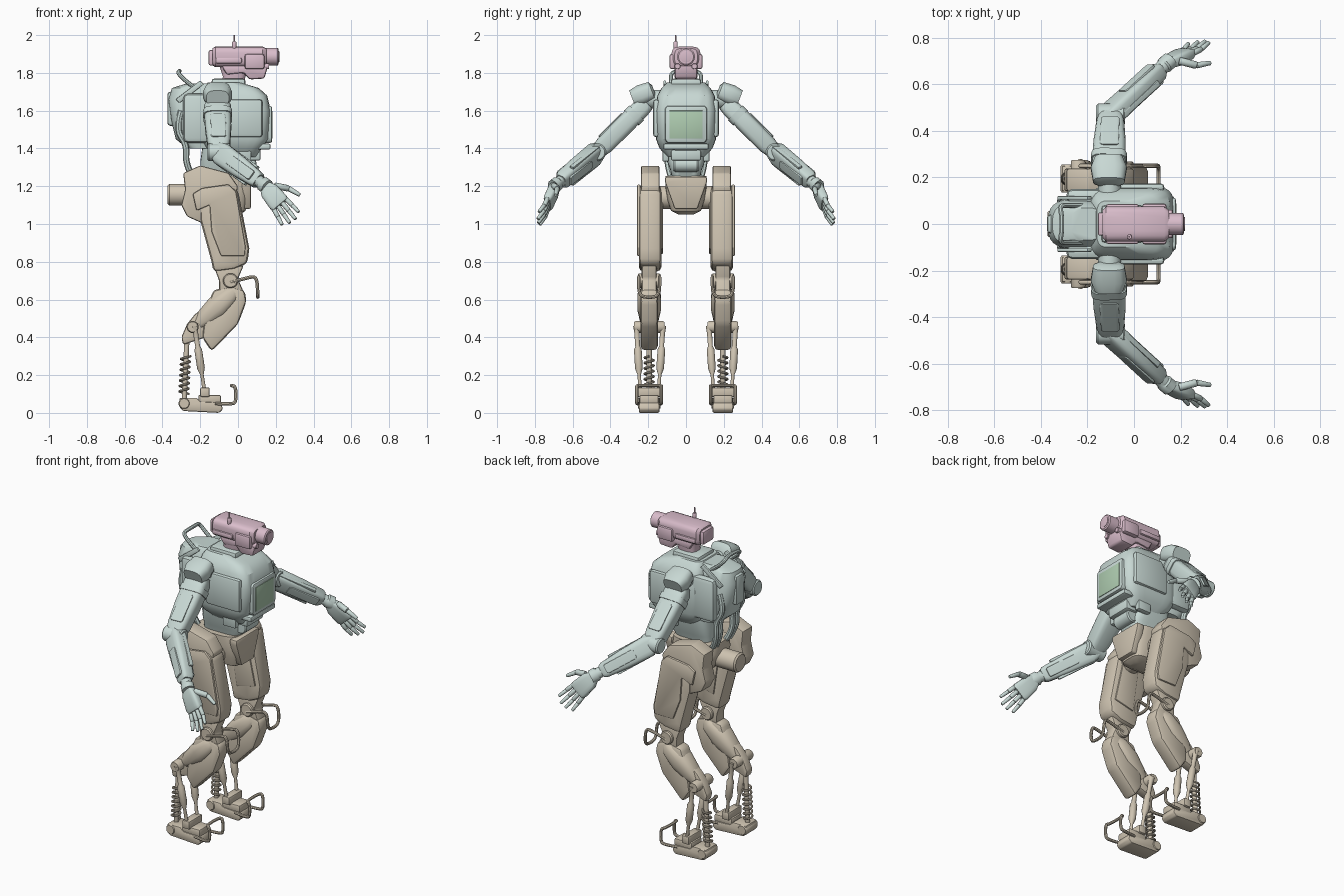
import bpy, bmesh, math
from mathutils import Vector as V

old = bpy.data.objects.get("Cube")
if old:
    bpy.data.objects.remove(old, do_unlink=True)

def material(name, rgb):
    m = bpy.data.materials.new(name)
    m.use_nodes = True
    m.diffuse_color = (*rgb, 1)
    m.node_tree.nodes["Principled BSDF"].inputs["Base Color"].default_value = (*rgb, 1)
    return m

TEAL = material("pale_teal", (.58, .69, .66))
PINK = material("dusty_pink", (.70, .51, .60))
TAN = material("warm_tan", (.62, .55, .44))
GREEN = material("screen_green", (.43, .61, .44))
made = []

def add(name, me, mat, mir):
    me.materials.clear()
    me.materials.append(mat)
    ob = bpy.data.objects.new(name, me)
    bpy.context.collection.objects.link(ob)
    if mir:
        mod = ob.modifiers.new("Mirror", 'MIRROR')
        mod.use_axis = (False, True, False)
    made.append(ob)
    return ob

def finish(name, bm, mat, mir, bevel=0):
    bmesh.ops.recalc_face_normals(bm, faces=bm.faces)
    if bevel:
        sharp = [e for e in bm.edges if e.calc_face_angle(0) > .35]
        bmesh.ops.bevel(bm, geom=sharp, offset=bevel, segments=2, profile=.5,
                        affect='EDGES', clamp_overlap=True)
    me = bpy.data.meshes.new(name)
    bm.to_mesh(me)
    bm.free()
    return add(name, me, mat, mir)

def loft(name, rows, u, v, mat, mir=False, e=2, n=20, bevel=0):
    """Skin superellipse rings; each row is (centre, half_u, half_v)."""
    bm, rings = bmesh.new(), []
    u, v = V(u), V(v)
    sp = lambda t: math.copysign(abs(t) ** (2 / e), t)
    for c, a, b in rows:
        ts = [2 * math.pi * (i + .5) / n for i in range(n)]
        rings.append([bm.verts.new(V(c) + u * a * sp(math.cos(t)) + v * b * sp(math.sin(t))) for t in ts])
    for r, s in zip(rings, rings[1:]):
        for i in range(n):
            j = (i + 1) % n
            bm.faces.new((r[i], r[j], s[j], s[i]))
    bm.faces.new(rings[0])
    bm.faces.new(rings[-1])
    return finish(name, bm, mat, mir, bevel)

def limb(name, p, q, rows, mat, mir=True, e=2, hint=(1, 0, 0), n=16):
    """Loft from p to q; rows are (fraction, half_u, half_v), u lies near hint."""
    p, q = V(p), V(q)
    d = (q - p).normalized()
    u = V(hint) - d * V(hint).dot(d)
    u = u.normalized() if u.length > .01 else d.orthogonal().normalized()
    return loft(name, [(p.lerp(q, t), a, b) for t, a, b in rows], u, d.cross(u), mat, mir, e, n)

def rod(name, p, q, r, mat, mir=True, r2=None, n=16):
    r2 = r if r2 is None else r2
    return limb(name, p, q, [(0, r * .85, r * .85), (.06, r, r), (.94, r2, r2), (1, r2 * .85, r2 * .85)], mat, mir, n=n)

def tower(name, rows, mat, e=5, mir=False, n=28):
    """Stacked rings; rows are (z, x0, x1, half_y)."""
    return loft(name, [(((a + b) / 2, 0, z), (b - a) / 2, h) for z, a, b, h in rows], (1, 0, 0), (0, 1, 0), mat, mir, e, n)

def prism(name, pts, lo, hi, mat, mir=True, bevel=.012, axis='y'):
    """Extrude a side (xz) or front (yz) profile."""
    bm = bmesh.new()
    put = (lambda a, b, c: (a, c, b)) if axis == 'y' else (lambda a, b, c: (c, a, b))
    r, s = [[bm.verts.new(put(a, b, c)) for a, b in pts] for c in (lo, hi)]
    bm.faces.new(r)
    bm.faces.new(s)
    for i in range(len(pts)):
        j = (i + 1) % len(pts)
        bm.faces.new((r[i], r[j], s[j], s[i]))
    return finish(name, bm, mat, mir, bevel)

def box(name, x, y, z, mat, mir=False, bevel=.008):
    return prism(name, [(x[0], z[0]), (x[1], z[0]), (x[1], z[1]), (x[0], z[1])], *y, mat, mir, bevel)

def tube(name, pts, r, mat, mir=True):
    cu = bpy.data.curves.new(name, 'CURVE')
    cu.dimensions, cu.bevel_depth, cu.bevel_resolution, cu.resolution_u = '3D', r, 2, 4
    sp = cu.splines.new('NURBS')
    sp.points.add(len(pts) - 1)
    for k, p in zip(sp.points, pts):
        k.co = (*p, 1)
    sp.order_u, sp.use_endpoint_u = 3, True
    tmp = bpy.data.objects.new(name + "_path", cu)
    me = bpy.data.meshes.new_from_object(tmp)
    bpy.data.objects.remove(tmp)
    return add(name, me, mat, mir)

# Head: camera-like body, lens, side pods, jaw, neck and antenna
X, Y, Z = (1, 0, 0), (0, 1, 0), (0, 0, 1)
loft("head_body", [((x, 0, 1.885), a, b) for x, a, b in ((-.135, .06, .045), (-.12, .076, .055), (.13, .076, .055), (.15, .06, .045))], Y, Z, PINK, e=4)
box("head_rear_cap", (-.155, -.09), (-.05, .05), (1.84, 1.92), PINK)
box("head_side_pod", (.035, .14), (.05, .088), (1.82, 1.9), PINK, True, .012)
box("head_side_rail", (-.12, .02), (.06, .085), (1.85, 1.88), PINK, True)
rod("lens_barrel", (.13, 0, 1.886), (.215, 0, 1.886), .047, PINK, False, n=24)
rod("lens_glass", (.2, 0, 1.886), (.219, 0, 1.886), .03, PINK, False, n=24)
rod("small_lens", (.13, .045, 1.835), (.165, .045, 1.835), .016, PINK)
prism("jaw", [(-.09, 1.84), (.16, 1.84), (.14, 1.77), (.06, 1.765), (.03, 1.8), (-.06, 1.79)], -.06, .06, PINK, False)
tower("neck", [(1.69, -.09, .02, .045), (1.74, -.09, .03, .042), (1.78, -.08, .04, .05), (1.84, -.1, .06, .055)], PINK, 3)
rod("antenna_base", (-.02, -.055, 1.92), (-.02, -.055, 1.965), .011, PINK, False)
rod("antenna", (-.02, -.055, 1.94), (-.02, -.055, 2), .004, PINK, False, n=8)

# Torso: chest shell, screen, waist
tower("chest", [(1.355, -.12, .1, .1), (1.4, -.17, .125, .14), (1.45, -.2, .165, .16), (1.6, -.2, .174, .165),
                (1.68, -.19, .155, .152), (1.72, -.18, .11, .13), (1.75, -.16, .01, .1)], TEAL)
box("chest_side_panel", (-.1, .13), (.14, .174), (1.46, 1.66), TEAL, True, .015)
box("collar", (-.14, .04), (-.08, .08), (1.72, 1.77), TEAL, False, .015)
prism("screen_frame", [(-.1, 1.43), (.1, 1.43), (.112, 1.45), (.112, 1.61), (.1, 1.625), (-.1, 1.625), (-.112, 1.61), (-.112, 1.45)], .11, .18, TEAL, False, .008, 'x')
box("screen", (.175, .183), (-.088, .088), (1.452, 1.6), GREEN, bevel=.003)
box("screen_lip", (.1, .172), (-.12, .12), (1.395, 1.425), TEAL)
box("belly_mount", (.02, .12), (-.08, .08), (1.335, 1.4), TEAL, False, .012)
rod("belly_roller", (.06, -.065, 1.315), (.06, .065, 1.315), .04, TEAL, False)
tower("waist", [(1.23, -.2, .03, .07), (1.29, -.2, .06, .085), (1.33, -.2, .05, .1), (1.4, -.19, .05, .11)], TEAL, 4)
box("waist_side_clip", (-.02, .07), (.09, .125), (1.33, 1.43), TEAL, True)

# Backpack with handle and hoses
tower("backpack", [(1.4, -.27, -.12, .1), (1.45, -.33, -.12, .11), (1.55, -.355, -.12, .115), (1.66, -.37, -.12, .105),
                   (1.72, -.35, -.12, .09), (1.745, -.27, -.14, .07)], TEAL, 3)
box("backpack_side", (-.29, -.12), (.09, .15), (1.43, 1.69), TEAL, True, .025)
box("backpack_spine", (-.374, -.3), (-.04, .04), (1.52, 1.7), TEAL, False, .015)
tube("backpack_handle", [(-.2, .08, 1.7), (-.27, .08, 1.75), (-.32, .08, 1.8), (-.31, .04, 1.81), (-.31, 0, 1.81)], .011, TEAL)
prism("backpack_strut", [(-.33, 1.66), (-.31, 1.64), (-.18, 1.74), (-.2, 1.76)], .105, .12, TEAL, bevel=.004)
for i, y in enumerate((.06, .1)):
    tube(f"hose_{i + 1}", [(-.3, y, 1.6), (-.33, y, 1.5), (-.27, y, 1.42), (-.28, y, 1.32), (-.24, y * .8, 1.25)], .017, TEAL)

# Arms
S, E, W = V((-.11, .21, 1.64)), V((-.1, .47, 1.38)), V((.135, .685, 1.21))
rod("shoulder_axle", (-.105, .12, 1.66), (-.105, .24, 1.66), .05, TEAL)
limb("shoulder_cap", (-.108, .17, 1.71), (-.108, .285, 1.665),
     [(0, .05, .025), (.1, .068, .05), (.6, .078, .055), (1, .06, .045)], TEAL, e=3)
limb("upper_arm", S, E, [(0, .055, .045), (.1, .072, .05), (.5, .07, .052), (.85, .06, .05), (1, .045, .04)], TEAL, e=4)
limb("upper_arm_band", S, E, [(.2, .077, .056), (.3, .077, .056)], TEAL, e=4)
rod("elbow", E - V((.062, 0, 0)), E + V((.062, 0, 0)), .047, TEAL)
up = (.45, 0, .6)
limb("forearm", E, W, [(-.05, .045, .035), (.08, .062, .044), (.5, .056, .042), (.85, .045, .038), (.9, .035, .03)], TEAL, e=4, hint=up)
limb("wrist", E, W, [(.86, .03, .03), (.96, .032, .032), (.98, .04, .036), (1.08, .04, .036)], TEAL, hint=up)

# Raised rails and plates along the arms
def plate(name, p, q, off, hw, th, hint):
    off = V(off)
    limb(name, p + off, q + off, [(0, hw * .8, th), (.05, hw, th), (.95, hw, th), (1, hw * .8, th)], TEAL, e=8, hint=hint)

out = V((0, .7, .7))
plate("upper_arm_plate", S.lerp(E, .36), S.lerp(E, .82), out * .049, .04, .008, X)
fu = (V(up) - (W - E).normalized() * V(up).dot((W - E).normalized())).normalized()
fn = (W - E).normalized().cross(fu)
for i, s in enumerate((-1, 1)):
    plate(f"forearm_plate_{i + 1}", E.lerp(W, .3), E.lerp(W, .82), fn * s * .04, .028, .008, up)
    plate(f"forearm_rail_{i + 1}", E.lerp(W, .05), E.lerp(W, .7), fu * s * .054 + fn * .018, .008, .012, up)

# Hands: palm, four jointed fingers and a thumb
d = V((.6, .33, -.72)).normalized()
w = V((.62, 0, .6))
w = (w - d * w.dot(d)).normalized()
nrm = d.cross(w)
H = W + d * .02
limb("palm", H, H + d * .13, [(0, .034, .024), (.25, .05, .028), (.85, .056, .026), (1, .05, .018)], TEAL, e=4, hint=w)
for i, length in enumerate((.105, .125, .12, .1)):
    base = H + d * .12 + w * (.042 - .028 * i)
    bend = d * length - nrm * .012 + w * (.012 - .009 * i) + V((0, 0, -.006))
    mid = base + bend * .5 + nrm * .006
    rod(f"finger_{i + 1}_base", base, mid, .0125, TEAL, n=10)
    rod(f"finger_{i + 1}_tip", mid, base + bend, .0115, TEAL, r2=.009, n=10)
thumb = H + d * .025 + w * .04
knuckle = thumb + V((.075, -.02, -.015))
rod("thumb_base", thumb, knuckle, .017, TEAL, n=10)
rod("thumb_tip", knuckle, knuckle + V((.06, .01, -.035)), .014, TEAL, r2=.01, n=10)

# Pelvis
tower("pelvis", [(1.05, -.13, .01, .04), (1.07, -.18, .04, .08), (1.13, -.24, .055, .1), (1.2, -.26, .06, .11), (1.255, -.25, .04, .11)], TAN, 4)
prism("pelvis_front_plate", [(-.11, 1.25), (-.11, 1.22), (-.06, 1.08), (.06, 1.08), (.11, 1.22), (.11, 1.25)], .02, .068, TAN, False, .008, 'x')
rod("hip_axle", (-.08, .05, 1.14), (-.08, .16, 1.14), .062, TAN)
rod("pelvis_rear_motor", (-.22, 0, 1.155), (-.372, 0, 1.155), .058, TAN, False, n=24)

# Hips and thighs
prism("hip_block", [(-.29, 1.27), (-.2, 1.31), (-.05, 1.27), (0, 1.2), (-.02, 1.1), (-.18, 1), (-.27, 1.04), (-.3, 1.1), (-.28, 1.18)], .14, .238, TAN, bevel=.01)
prism("thigh", [(-.2, 1.17), (-.05, 1.21), (0, 1.18), (.06, .87), (.05, .79), (-.02, .76), (-.13, .745), (-.14, .8), (-.2, 1.02)], .13, .25, TAN, bevel=.025)
prism("thigh_outer_plate", [(-.24, 1.16), (-.19, 1.19), (-.05, 1.21), (-.01, 1.17), (.04, .88), (.035, .83), (-.09, .83), (-.14, .96), (-.15, 1.1), (-.22, 1.07)], .24, .259, TAN, bevel=.008)
prism("thigh_inner_plate", [(-.14, 1.12), (-.03, 1.14), (.03, .87), (-.1, .84)], .122, .14, TAN, bevel=.006)

# Knees with guard loops
prism("knee_link", [(-.13, .78), (.03, .78), (0, .71), (.03, .64), (-.1, .62), (-.1, .7)], .155, .235, TAN)
rod("knee_axle", (-.04, .135, .7), (-.04, .255, .7), .04, TAN)
tube("knee_guard", [(-.04, .14, .69), (.06, .14, .72), (.1, .14, .72), (.105, .14, .62), (.105, .195, .61),
                    (.105, .25, .62), (.1, .25, .72), (.06, .25, .72), (-.04, .25, .69)], .009, TAN)

# Shins
prism("shin", [(-.04, .67), (.035, .65), (.045, .59), (0, .47), (-.14, .325), (-.19, .4), (-.17, .55), (-.13, .65)], .148, .242, TAN, bevel=.02)
limb("calf", (-.01, .195, .65), (-.21, .195, .47), [(0, .03, .04), (.15, .05, .062), (.5, .064, .064), (.85, .05, .05), (1, .03, .04)], TAN, e=2.6)
prism("heel_arm", [(-.17, .57), (-.12, .5), (-.17, .4), (-.29, .36), (-.3, .4), (-.27, .47), (-.23, .52)], .165, .225, TAN)
rod("ankle_pivot", (-.24, .115, .455), (-.24, .275, .455), .032, TAN)

# Shock absorbers and ankle rods
rod("shock_core", (-.27, .195, .4), (-.285, .195, .06), .014, TAN)
coil = [(-.277 - .01 * k / 56 + .026 * math.cos(k * math.pi / 4), .195 + .026 * math.sin(k * math.pi / 4), .3 - .2 * k / 56) for k in range(57)]
tube("shock_spring", coil, .006, TAN)
for nm, a, b in (("outer", .262, .242), ("inner", .122, .146)):
    limb(f"{nm}_ankle_rod", (-.23, a, .46), (-.175, b, .1),
         [(0, .018, .018), (.1, .014, .014), (.3, .013, .013), (.35, .021, .021), (.62, .021, .021), (.72, .009, .009), (1, .011, .011)], TAN, n=12)

# Feet with toe loops
prism("foot", [(-.31, .08), (-.31, .03), (-.29, .01), (-.1, 0), (-.08, .02), (-.09, .055), (-.2, .06), (-.22, .08)], .14, .25, TAN, bevel=.008)
box("ankle_block", (-.21, -.09), (.145, .245), (.05, .095), TAN, True)
box("ankle_lug", (-.2, -.15), (.13, .26), (.085, .135), TAN, True)
rod("heel_roller", (-.285, .135, .05), (-.285, .255, .05), .03, TAN)
tube("toe_loop", [(-.12, .14, .05), (-.03, .13, .045), (-.01, .13, .06), (-.012, .13, .14), (-.035, .13, .145), (-.035, .26, .145),
                  (-.012, .26, .14), (-.01, .26, .06), (-.03, .26, .045), (-.12, .25, .05)], .009, TAN)

# Shading
bpy.ops.object.select_all(action='DESELECT')
for ob in made:
    ob.select_set(True)
bpy.context.view_layer.objects.active = made[0]
bpy.ops.object.shade_smooth_by_angle(angle=math.radians(35))
